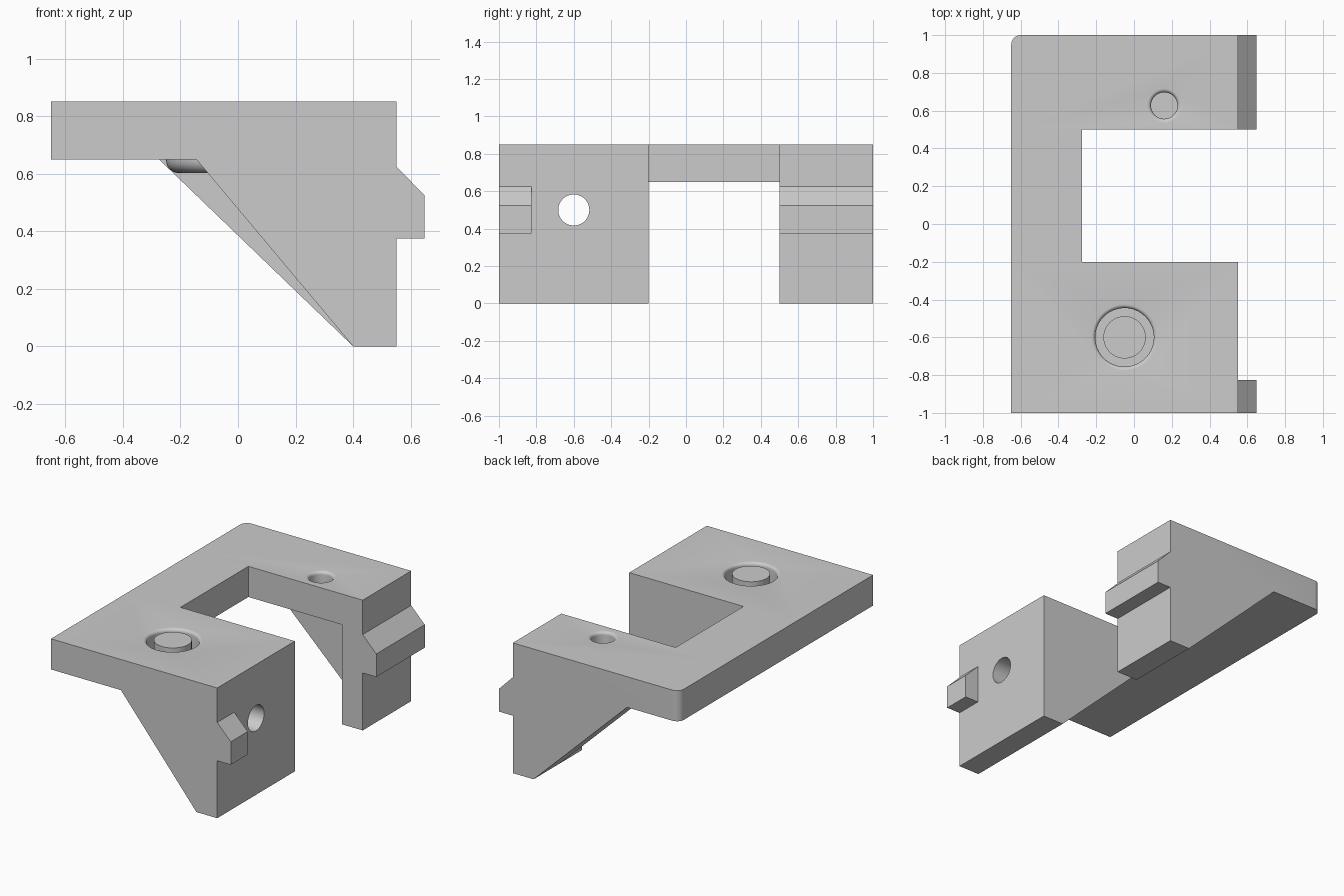
import bpy, bmesh
from math import pi, sin, cos, radians
from mathutils import Matrix

cube = bpy.data.objects.get("Cube")
if cube:
    bpy.data.objects.remove(cube, do_unlink=True)

GREY = (0.6, 0.6, 0.6, 1)
mat = bpy.data.materials.new("plain grey")
mat.use_nodes = True
mat.diffuse_color = GREY
mat.node_tree.nodes["Principled BSDF"].inputs["Base Color"].default_value = GREY

TOP, UNDER = 0.85, 0.65      # plate faces
LEFT, FACE = -0.65, 0.55     # plate edge and mounting face
POST = 0.4                   # inner side of the posts
SLOT = -0.275                # inner edge of the spine, where the braces start


def make(name, bm):
    bmesh.ops.recalc_face_normals(bm, faces=bm.faces)
    mesh = bpy.data.meshes.new(name)
    bm.to_mesh(mesh)
    bm.free()
    mesh.materials.append(mat)
    obj = bpy.data.objects.new(name, mesh)
    bpy.context.collection.objects.link(obj)
    return obj


def smooth(obj):
    """Smooth the small curved facets, keep the broad planes flat."""
    for p in obj.data.polygons:
        p.use_smooth = p.area < 0.02
    obj.data.set_sharp_from_angle(angle=radians(35))


def extrude_y(points, y0, y1):
    """Extrude an x-z profile from y0 to y1."""
    bm = bmesh.new()
    face = bm.faces.new([bm.verts.new((x, y0, z)) for x, z in points])
    geom = bmesh.ops.extrude_face_region(bm, geom=[face])["geom"]
    verts = [v for v in geom if isinstance(v, bmesh.types.BMVert)]
    bmesh.ops.translate(bm, verts=verts, vec=(0, y1 - y0, 0))
    return bm


def lathe(name, profile, x, y, steps=64):
    """Spin an r-z profile, starting and ending on the axis, about a vertical axis."""
    bm = bmesh.new()
    verts = [bm.verts.new((r, 0, z)) for r, z in profile]
    edges = [bm.edges.new(pair) for pair in zip(verts, verts[1:])]
    bmesh.ops.spin(bm, geom=verts + edges, axis=(0, 0, 1), cent=(0, 0, 0),
                   angle=2 * pi, steps=steps)
    bmesh.ops.remove_doubles(bm, verts=bm.verts, dist=1e-5)
    bmesh.ops.translate(bm, verts=bm.verts, vec=(x, y, 0))
    return make(name, bm)


def hole_cutter(name, r, floor, x, y, f=0.02):
    """Blind hole with a rounded rim."""
    rim = [(r + f - f * cos(a), TOP - f + f * sin(a))
           for a in (i * pi / 12 for i in range(7))]
    return lathe(name, [(0, floor), (r, floor)] + rim + [(r + f, 1), (0, 1)], x, y)


def under_cutter(name, x, y0, y1):
    """Clears the space below the plate, left of the line from x down to the post foot."""
    return make(name, extrude_y([(-0.4, UNDER), (x, UNDER), (POST, 0), (POST, -0.1),
                                 (-0.4, -0.1)], y0, y1))


def cut(obj, cutter):
    mod = obj.modifiers.new("cut", "BOOLEAN")
    mod.operation, mod.solver, mod.object = "DIFFERENCE", "EXACT", cutter
    bpy.context.view_layer.objects.active = obj
    bpy.ops.object.modifier_apply(modifier=mod.name)
    bpy.data.objects.remove(cutter, do_unlink=True)


# Plate with a sloped brace running down to a short foot
arm = [(LEFT, UNDER), (LEFT, TOP), (FACE, TOP), (FACE, 0), (POST, 0), (SLOT, UNDER)]

# Front arm: post between two braces, the outer one steeper
front_arm = make("front_arm", extrude_y(arm, -1, -0.2))
cut(front_arm, under_cutter("hollow_cutter", POST, -0.825, -0.37))
cut(front_arm, under_cutter("steep_brace_cutter", -0.145, -1.1, -0.8))
cut(front_arm, hole_cutter("pocket_cutter", 0.155, 0.652, -0.05, -0.6))

# Cross hole through the front post
bm = bmesh.new()
bmesh.ops.create_cone(bm, cap_ends=True, segments=64, radius1=0.083, radius2=0.083, depth=2,
                      matrix=Matrix.Translation((0, -0.6, 0.5)) @ Matrix.Rotation(pi / 2, 4, "Y"))
cut(front_arm, make("cross_hole_cutter", bm))
smooth(front_arm)

# Rear arm: post with one outer brace, a rounded corner and a small blind hole
bm = extrude_y(arm, 0.5, 1)
corner = [e for e in bm.edges if all(v.co.x < LEFT + 0.01 and v.co.y > 0.99 for v in e.verts)]
bmesh.ops.bevel(bm, geom=corner, offset=0.05, segments=8, profile=0.5, affect="EDGES")
rear_arm = make("rear_arm", bm)
cut(rear_arm, under_cutter("rear_hollow_cutter", POST, 0.4, 0.733))
cut(rear_arm, hole_cutter("small_hole_cutter", 0.07, 0.69, 0.16, 0.627))
smooth(rear_arm)

# Spine joining the arms
make("spine", extrude_y([(LEFT, UNDER), (LEFT, TOP), (SLOT, TOP), (SLOT, UNDER)], -0.2, 0.5))

# Centre peg in the pocket
smooth(lathe("pocket_peg", [(0, UNDER), (0.112, UNDER), (0.112, TOP), (0, TOP)], -0.05, -0.6))

# Rounded boss under the pocket
R, BOTTOM, F = 0.2, 0.602, 0.045
edge = [(R - F + F * sin(a), BOTTOM + F - F * cos(a)) for a in (i * pi / 12 for i in range(7))]
smooth(lathe("pocket_boss", [(0, BOTTOM)] + edge + [(R, UNDER), (0, UNDER)], -0.05, -0.6))

# Hook tabs on the mounting face
tab = [(FACE, 0.625), (0.648, 0.525), (0.648, 0.375), (FACE, 0.375)]
for name, y0, y1 in (("front_tab", -1, -0.825), ("rear_tab", 0.5, 1)):
    make(name, extrude_y(tab, y0, y1))
